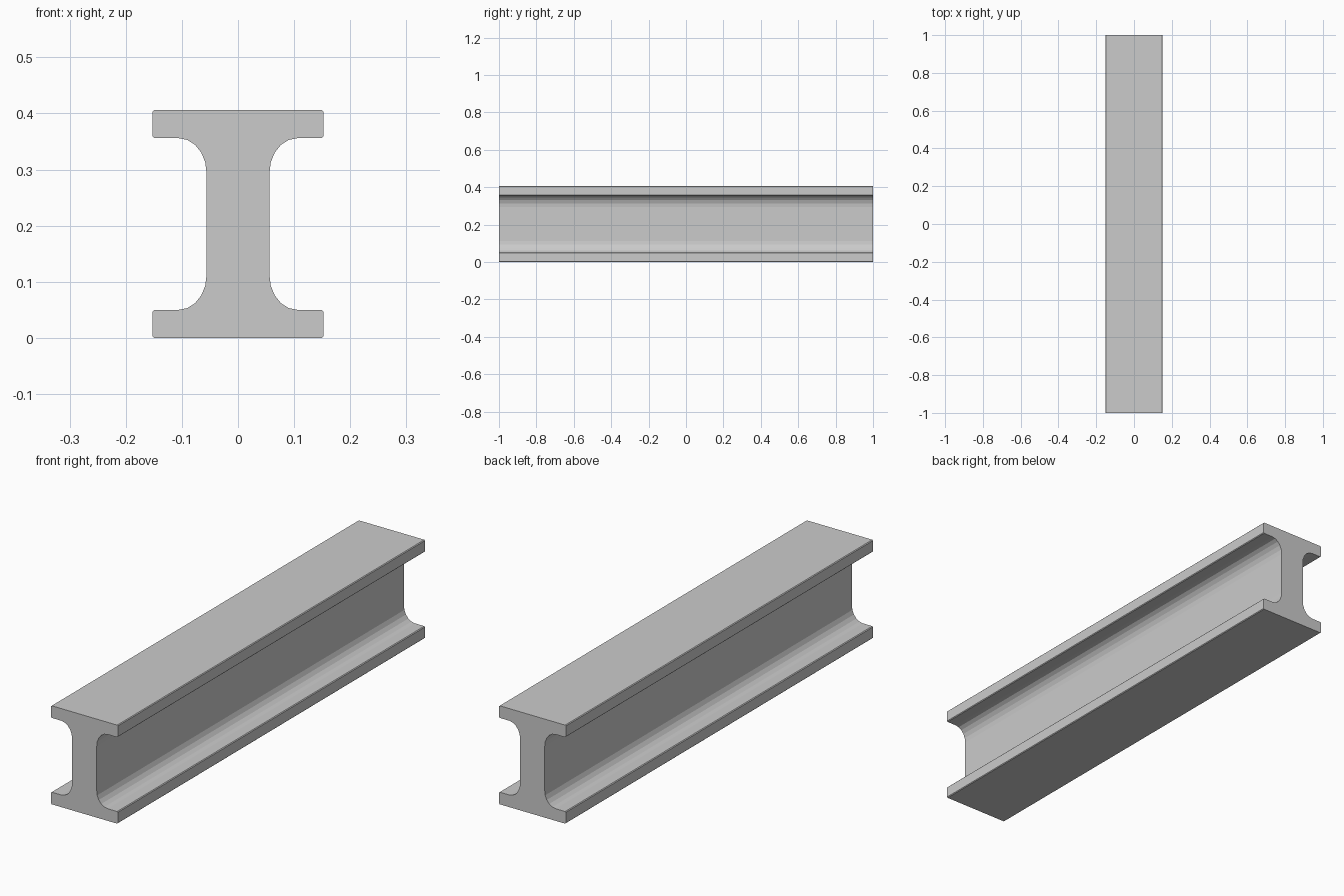
import bpy, bmesh, math

if "Cube" in bpy.data.objects:
    bpy.data.objects.remove(bpy.data.objects["Cube"])

LENGTH, HEIGHT = 2.0, 0.406
HALF_W, WEB, FLANGE = 0.152, 0.056, 0.05   # flange half width, web half width, flange thickness
RX, RZ, STEPS, CHAMFER = 0.05, 0.062, 5, 0.003

# Quarter of the I section, bottom right: flange edge, then fillet up to the web
quarter = [(HALF_W - CHAMFER, 0), (HALF_W, CHAMFER),
           (HALF_W, FLANGE - CHAMFER), (HALF_W - CHAMFER, FLANGE)]
for i in range(STEPS + 1):
    a = math.pi / 2 * i / STEPS
    quarter.append((WEB + RX * (1 - math.sin(a)), FLANGE + RZ * (1 - math.cos(a))))

# Mirror the quarter upwards, then across to the left
right = quarter + [(x, HEIGHT - z) for x, z in reversed(quarter)]
profile = right + [(-x, z) for x, z in reversed(right)]

# Extrude the section along y
bm = bmesh.new()
face = bm.faces.new([bm.verts.new((x, -LENGTH / 2, z)) for x, z in profile])
ext = bmesh.ops.extrude_face_region(bm, geom=[face], use_keep_orig=True)
verts = [g for g in ext["geom"] if isinstance(g, bmesh.types.BMVert)]
bmesh.ops.translate(bm, verts=verts, vec=(0, LENGTH, 0))
bmesh.ops.recalc_face_normals(bm, faces=bm.faces)

mesh = bpy.data.meshes.new("steel_beam")
bm.to_mesh(mesh)
bm.free()
beam = bpy.data.objects.new("steel_beam", mesh)
bpy.context.collection.objects.link(beam)
